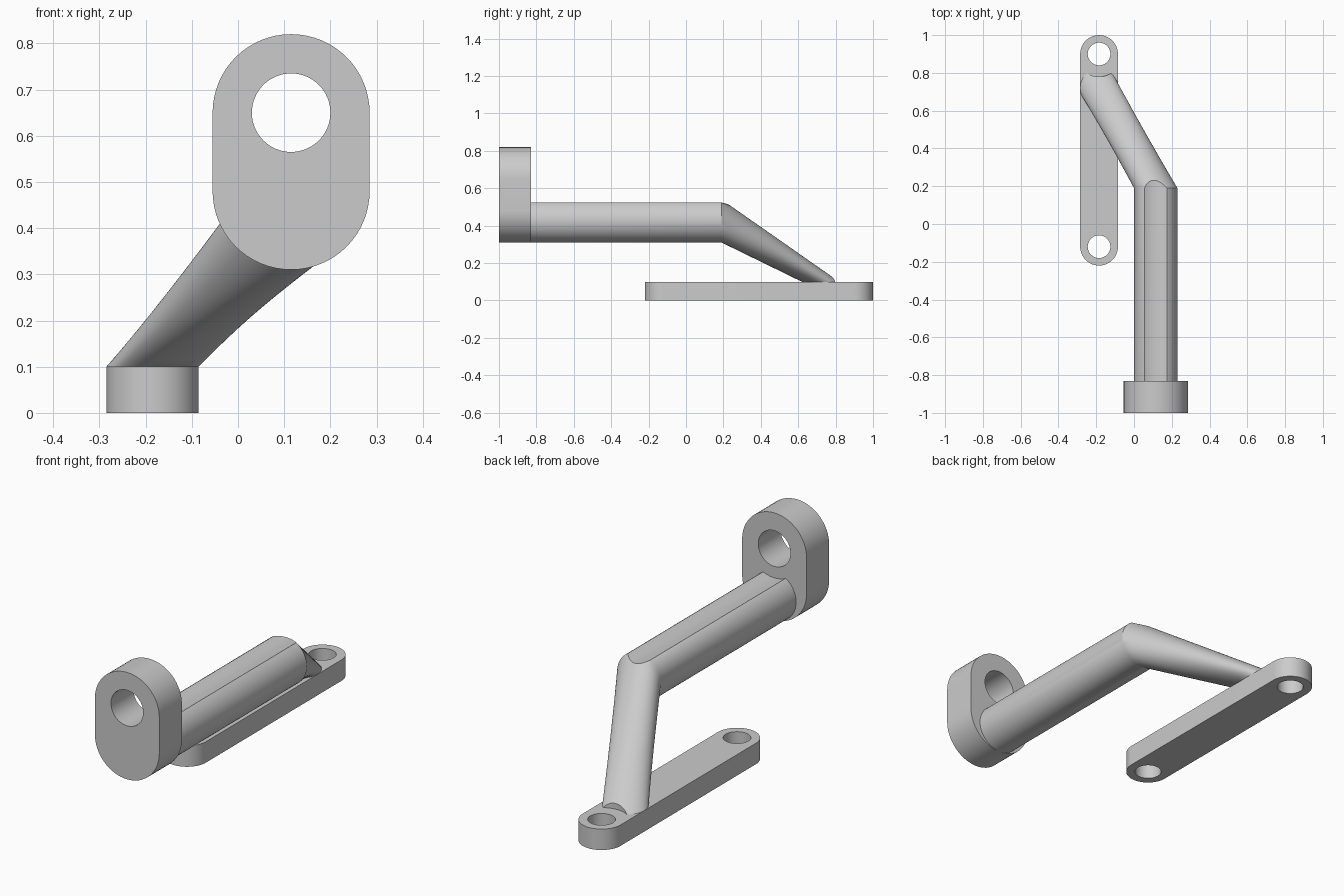
import bpy
import bmesh
from math import cos, sin, pi
from mathutils import Vector

cube = bpy.data.objects.get("Cube")
if cube:
    bpy.data.objects.remove(cube, do_unlink=True)

SEG = 64

grey = bpy.data.materials.new("plain grey")
grey.use_nodes = True
grey.diffuse_color = (0.6, 0.6, 0.6, 1)
grey.node_tree.nodes["Principled BSDF"].inputs["Base Color"].default_value = (0.6, 0.6, 0.6, 1)


def ring(center, u, v, radius):
    """Circle of points in the plane spanned by u and v."""
    c, u, v = Vector(center), Vector(u), Vector(v)
    return [c + radius * (cos(a) * u + sin(a) * v)
            for a in (2 * pi * i / SEG for i in range(SEG))]


def loft(name, rings):
    """Closed solid skinned through a list of matching rings."""
    bm = bmesh.new()
    loops = [[bm.verts.new(p) for p in r] for r in rings]
    n = len(loops[0])
    for a, b in zip(loops, loops[1:]):
        for i in range(n):
            j = (i + 1) % n
            bm.faces.new((a[i], a[j], b[j], b[i]))
    bm.faces.new(loops[0][::-1])
    bm.faces.new(loops[-1])
    bmesh.ops.recalc_face_normals(bm, faces=bm.faces)
    mesh = bpy.data.meshes.new(name)
    bm.to_mesh(mesh)
    bm.free()
    mesh.materials.append(grey)
    obj = bpy.data.objects.new(name, mesh)
    bpy.context.collection.objects.link(obj)
    return obj


def select(obj):
    bpy.ops.object.select_all(action='DESELECT')
    obj.select_set(True)
    bpy.context.view_layer.objects.active = obj


def cut(obj, start, axis, u, v, radius):
    """Drill a round hole from start along axis."""
    s = Vector(start)
    tool = loft("cutter", [ring(s, u, v, radius), ring(s + Vector(axis), u, v, radius)])
    tool.hide_render = True
    mod = obj.modifiers.new("hole", 'BOOLEAN')
    mod.operation, mod.solver, mod.object = 'DIFFERENCE', 'EXACT', tool
    select(obj)
    bpy.ops.object.modifier_apply(modifier=mod.name)
    bpy.data.objects.remove(tool, do_unlink=True)


def slot_plate(name, a, b, u, v, radius, depth):
    """Plate with round ends centred on a and b; v points from a to b."""
    half = SEG // 2
    top = ring(b, u, v, radius)[:half + 1]
    low = ring(a, u, v, radius)
    outline = top + low[half:] + low[:1]
    return loft(name, [outline, [p + Vector(depth) for p in outline]])


X, Y, Z = (1, 0, 0), (0, 1, 0), (0, 0, 1)

# Long base plate with a bolt hole at each end
foot_x = -0.185
base = slot_plate("base_plate", (foot_x, -0.12, 0), (foot_x, 0.9, 0), X, Y, 0.1, (0, 0, 0.1))
for y in (-0.12, 0.9):
    cut(base, (foot_x, y, -0.1), (0, 0, 0.4), X, Y, 0.06)

# Upright eye plate at the front
eye_x, eye_z = 0.115, 0.65
eye = slot_plate("eye_plate", (eye_x, -1, 0.48), (eye_x, -1, eye_z), X, Z, 0.17, (0, 0.17, 0))
cut(eye, (eye_x, -1.1, eye_z), (0, 0.4, 0), X, Z, 0.085)

# Round bar, bent at the elbow and lofted down to the base plate
bar_z, elbow_y, steps = 0.425, 0.19, 16
elbow = ring((eye_x, elbow_y, bar_z), X, Z, 0.115)
foot = ring((foot_x, 0.72, 0.1), X, Y, 0.1)
rings = [ring((eye_x, -0.83, bar_z), X, Z, 0.115)]
rings += [[p.lerp(q, k / steps) for p, q in zip(elbow, foot)] for k in range(steps + 1)]
arm = loft("bent_arm", rings)

# Clearance for the eye pin and for the rear bolt head
cut(arm, (eye_x, -0.9, eye_z), (0, 1.5, 0), X, Z, 0.14)
cut(arm, (foot_x, 0.9, 0.05), (0, 0, 0.4), X, Y, 0.12)

for obj in (base, eye, arm):
    select(obj)
    bpy.ops.object.shade_smooth_by_angle(angle=pi / 7)
